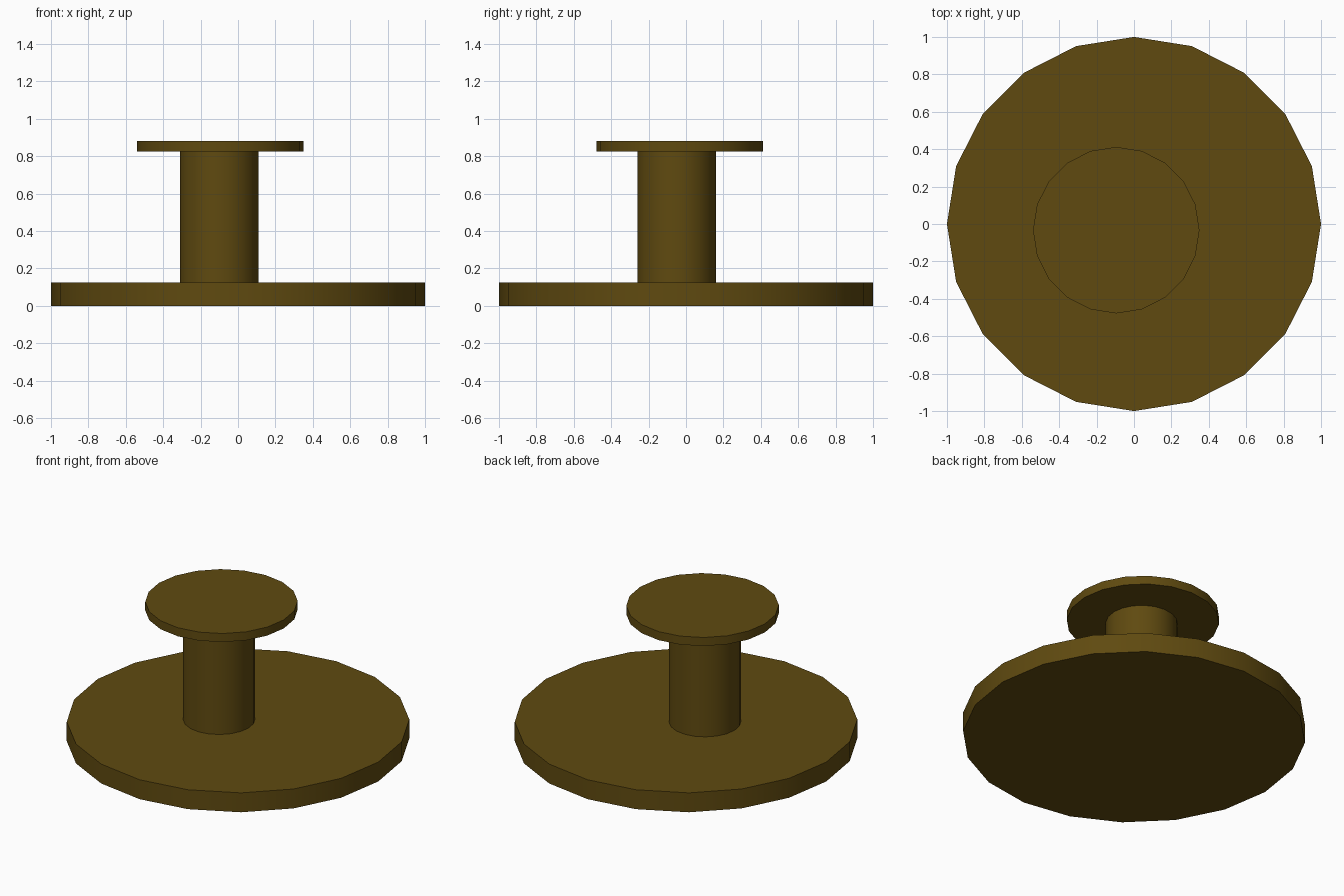
import bpy
import math

cube = bpy.data.objects.get("Cube")
if cube:
    bpy.data.objects.remove(cube, do_unlink=True)

bronze = bpy.data.materials.new("dark_bronze")
bronze.use_nodes = True
colour = (0.115, 0.068, 0.005, 1)
bronze.diffuse_color = colour
bronze.node_tree.nodes["Principled BSDF"].inputs["Base Color"].default_value = colour


def disc(name, radius, bottom, top, x=0, y=0):
    """Upright twenty-sided cylinder with smooth sides and sharp rims."""
    bpy.ops.mesh.primitive_cylinder_add(
        vertices=20, radius=radius, depth=top - bottom,
        location=(x, y, (bottom + top) / 2))
    part = bpy.context.object
    part.name = name
    part.data.materials.append(bronze)
    bpy.ops.object.shade_smooth_by_angle(angle=math.radians(30))
    return part


# Wide base plate
disc("base_plate", 1.0, 0, 0.125)

# Off-centre stem
disc("stem", 0.21, 0.125, 0.825, -0.1, -0.05)

# Thin cap on the stem
disc("cap", 0.445, 0.825, 0.88, -0.095, -0.033)
